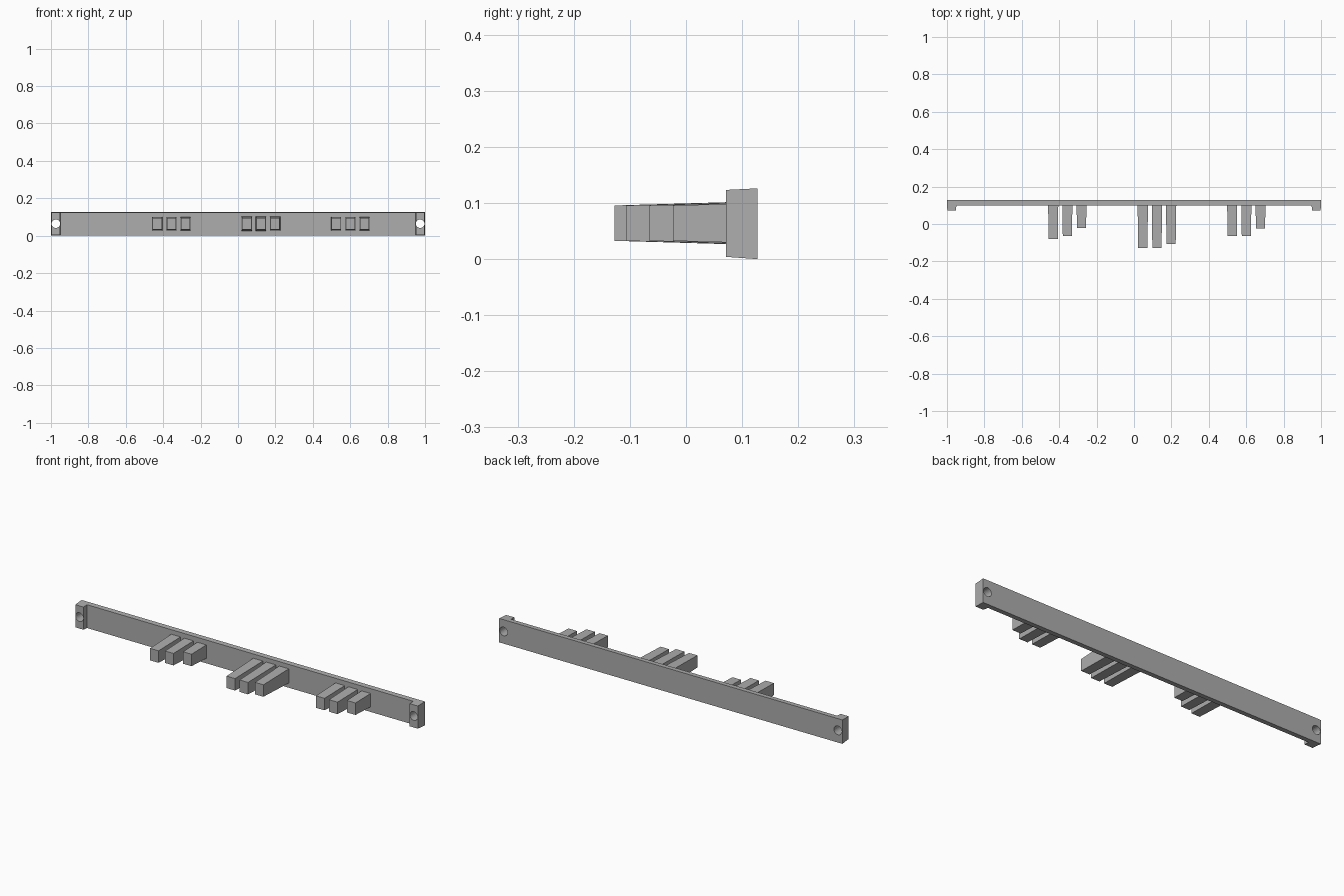
import bpy
import bmesh
import math

if "Cube" in bpy.data.objects:
    bpy.data.objects.remove(bpy.data.objects["Cube"], do_unlink=True)

grey = bpy.data.materials.new("plain grey")
grey.use_nodes = True
colour = (0.42, 0.42, 0.42, 1)
grey.diffuse_color = colour
grey.node_tree.nodes["Principled BSDF"].inputs["Base Color"].default_value = colour

BACK, FACE, TAB = 0.127, 0.1, 0.071   # depths of the rail back, rail face and tab face
MID_Z = 0.064


def loft(name, lower, upper):
    """Solid between two matching rings of points."""
    bm = bmesh.new()
    a = [bm.verts.new(p) for p in lower]
    b = [bm.verts.new(p) for p in upper]
    bm.faces.new(a)
    bm.faces.new(b)
    for i in range(len(a)):
        j = (i + 1) % len(a)
        bm.faces.new((a[i], a[j], b[j], b[i]))
    bmesh.ops.recalc_face_normals(bm, faces=bm.faces)
    mesh = bpy.data.meshes.new(name)
    bm.to_mesh(mesh)
    bm.free()
    mesh.materials.append(grey)
    obj = bpy.data.objects.new(name, mesh)
    bpy.context.collection.objects.link(obj)
    return obj


# Rail with a forward tab at each end, narrowing slightly towards the front
half = [(1, BACK), (0.998, TAB), (0.951, TAB), (0.95, FACE)]
plan = half + [(-x, y) for x, y in reversed(half)]
rail = loft("rail",
            [(x, y, 0.07 * (BACK - y)) for x, y in plan],
            [(x, y, 0.126 - 0.05 * (BACK - y)) for x, y in plan])

# Screw holes through both end tabs
for side, label in ((-1, "right"), (1, "left")):
    bpy.ops.mesh.primitive_cylinder_add(vertices=24, radius=0.023, depth=0.3,
                                        location=(side * 0.974, FACE, MID_Z),
                                        rotation=(math.pi / 2, 0, 0))
    cutter = bpy.context.object
    cutter.name = label + "_hole_cutter"
    cutter.data.materials.append(grey)
    cutter.hide_render = True
    cutter.hide_set(True)
    cutter.display_type = 'WIRE'
    cut = rail.modifiers.new(label + "_hole", 'BOOLEAN')
    cut.operation = 'DIFFERENCE'
    cut.solver = 'EXACT'
    cut.object = cutter

# Apply the cuts and drop the cutters
baked = bpy.data.meshes.new_from_object(
    rail.evaluated_get(bpy.context.evaluated_depsgraph_get()))
rail.modifiers.clear()
rail.data = baked
for label in ("right", "left"):
    bpy.data.objects.remove(bpy.data.objects[label + "_hole_cutter"], do_unlink=True)


def finger(name, x, tip):
    """Bar widening gently from its tip to the rail."""
    def ring(y, grow):
        w, h = 0.0245 + grow / 2, 0.0315 + grow
        return [(x + sx * w, y, MID_Z + sz * h)
                for sx, sz in ((-1, -1), (1, -1), (1, 1), (-1, 1))]
    return loft(name, ring(tip, 0), ring(FACE + 0.005, 0.03 * (FACE - tip)))


# Three groups of three fingers
groups = {
    "right": (-0.432, (-0.08, -0.063, -0.021)),
    "middle": (0.047, (-0.127, -0.127, -0.107)),
    "left": (0.525, (-0.065, -0.065, -0.023)),
}
for group, (start, tips) in groups.items():
    for i, tip in enumerate(tips):
        finger(f"{group}_finger_{i + 1}", start + i * 0.0757, tip)
